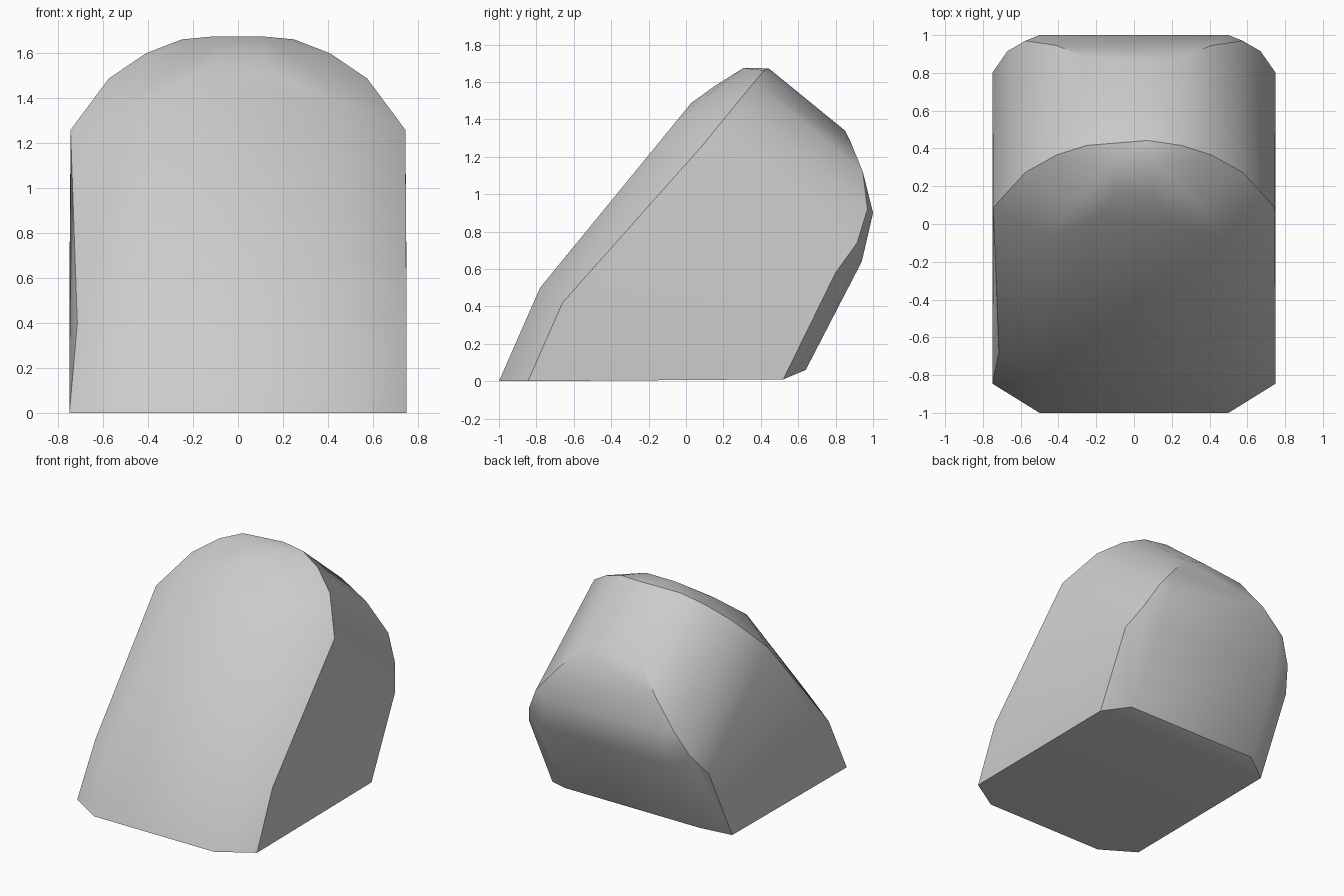
import bpy, bmesh, math
from mathutils import Vector

cube = bpy.data.objects.get("Cube")
if cube:
    bpy.data.objects.remove(cube, do_unlink=True)

# Leaning frame: "up" runs along the sloped front, "back" runs straight into the body
UP = Vector((0, 0.633, 0.774))
BACK = Vector((0, 0.774, -0.633))


def lean(x, up, back):
    return Vector((x, 0, 0)) + UP * up + BACK * back


def both(points):
    return [Vector((s * x, y, z)) for x, y, z in points for s in (-1, 1)]


points = []

# Base outline
points += both([(0.5, -1, 0), (0.75, -0.845, 0), (0.75, 0.52, 0.01), (0.56, 0.64, 0.06)])

# Arched rim behind the front face
for x, up in [(0.745, 1.03), (0.575, 1.325), (0.41, 1.47), (0.25, 1.55)]:
    points += [lean(s * x, up, -0.73) for s in (-1, 1)]
points.append(lean(0.07, 1.575, -0.717))

# Lower bend of the front and its side bevels
points += both([(0.48, -0.78, 0.5)])
points += [Vector((0.75, -0.66, 0.42)), Vector((-0.715, -0.68, 0.4))]

# Rounded top of the front face
for x, up, back in [(0.46, 1.02, -0.92), (0.2, 1.17, -0.92), (0.33, 1.25, -0.88),
                    (0.1, 1.32, -0.88), (0.12, 1.49, -0.823)]:
    points += [lean(s * x, up, back) for s in (-1, 1)]

# Back end of the arch and the back face
points += both([(0.75, 0.8, 0.58), (0.67, 0.915, 0.74), (0.575, 0.97, 0.92),
                (0.41, 0.945, 1.12), (0.25, 0.88, 1.28), (0.5, 1.0, 0.9),
                (0.53, 0.94, 0.64)])
points += [Vector((0.07, 0.85, 1.34))]

# Wrap the body around the guide points
bm = bmesh.new()
for p in points:
    bm.verts.new(p)
hull = bmesh.ops.convex_hull(bm, input=bm.verts)
loose = [v for v in bm.verts if not v.link_faces]
bmesh.ops.delete(bm, geom=loose, context='VERTS')
bmesh.ops.dissolve_limit(bm, angle_limit=math.radians(1.5), verts=bm.verts, edges=bm.edges)
bmesh.ops.recalc_face_normals(bm, faces=bm.faces)
mesh = bpy.data.meshes.new("wedge_body")
bm.to_mesh(mesh)
bm.free()

body = bpy.data.objects.new("wedge_body", mesh)
bpy.context.collection.objects.link(body)

# Plain grey finish
grey = bpy.data.materials.new("light_grey")
grey.use_nodes = True
colour = (0.6, 0.6, 0.6, 1)
grey.diffuse_color = colour
grey.node_tree.nodes["Principled BSDF"].inputs["Base Color"].default_value = colour
mesh.materials.append(grey)

# Smooth the shallow bends, keep the bevel edges crisp
bpy.ops.object.select_all(action='DESELECT')
body.select_set(True)
bpy.context.view_layer.objects.active = body
bpy.ops.object.shade_smooth_by_angle(angle=math.radians(35))
